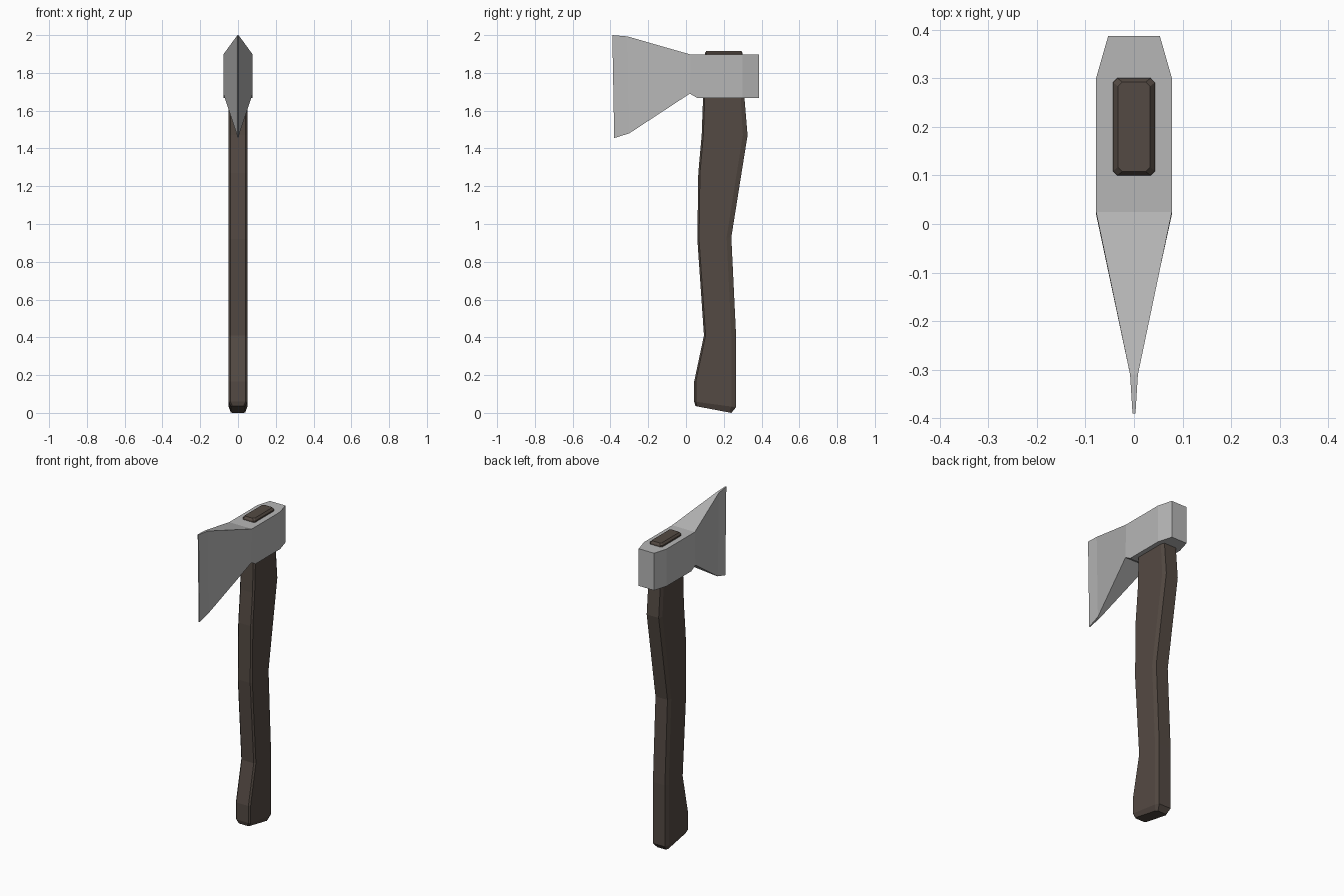
import bpy
import bmesh

cube = bpy.data.objects.get("Cube")
if cube:
    bpy.data.objects.remove(cube, do_unlink=True)


def make_material(name, rgb):
    mat = bpy.data.materials.new(name)
    mat.use_nodes = True
    color = (*rgb, 1.0)
    mat.diffuse_color = color
    bsdf = mat.node_tree.nodes["Principled BSDF"]
    bsdf.inputs["Base Color"].default_value = color
    bsdf.inputs["Roughness"].default_value = 0.6
    return mat


def loft(name, rings, mat):
    """Skin a list of equal-length closed rings and cap both ends."""
    bm = bmesh.new()
    loops = [[bm.verts.new(p) for p in ring] for ring in rings]
    count = len(loops[0])
    for a, b in zip(loops, loops[1:]):
        for i in range(count):
            j = (i + 1) % count
            bm.faces.new((a[i], a[j], b[j], b[i]))
    bm.faces.new(loops[0])
    bm.faces.new(loops[-1])
    bmesh.ops.recalc_face_normals(bm, faces=bm.faces)
    mesh = bpy.data.meshes.new(name)
    bm.to_mesh(mesh)
    bm.free()
    mesh.materials.append(mat)
    obj = bpy.data.objects.new(name, mesh)
    bpy.context.collection.objects.link(obj)
    return obj


steel = make_material("steel grey", (0.47, 0.47, 0.47))
wood = make_material("dark brown wood", (0.088, 0.068, 0.056))


# Axe head: four-cornered sections from the cutting edge back to the poll
def head_ring(half, y_low, z_low, y_high, z_high):
    return [(-half, y_low, z_low), (half, y_low, z_low),
            (half, y_high, z_high), (-half, y_high, z_high)]


head_sections = [
    (0.003, -0.38, 1.455, -0.39, 2.0),
    (0.008, -0.30, 1.48, -0.31, 1.993),
    (0.078, 0.02, 1.69, 0.025, 1.897),
    (0.078, 0.06, 1.667, 0.06, 1.897),
    (0.078, 0.30, 1.667, 0.30, 1.897),
    (0.053, 0.387, 1.667, 0.387, 1.897),
]
loft("axe_head", [head_ring(*s) for s in head_sections], steel)


# Handle: chamfered sections, each tilted between its front and back points
def handle_ring(half, y_front, z_front, y_back, z_back, bevel):
    slope = (z_back - z_front) / (y_back - y_front)
    cut = 0.009
    right = [(half - cut, y_front), (half, y_front + cut),
             (half, y_back - bevel), (half - cut, y_back)]
    outline = right + [(-x, y) for x, y in reversed(right)]
    return [(x, y, z_front + slope * (y - y_front)) for x, y in outline]


handle_sections = [
    (0.038, 0.05, 0.036, 0.24, 0.0, 0.012),
    (0.05, 0.043, 0.06, 0.265, 0.03, 0.025),
    (0.05, 0.043, 0.165, 0.265, 0.165, 0.025),
    (0.05, 0.095, 0.41, 0.265, 0.41, 0.025),
    (0.05, 0.06, 0.92, 0.24, 0.93, 0.025),
    (0.05, 0.065, 1.27, 0.294, 1.27, 0.025),
    (0.05, 0.083, 1.47, 0.326, 1.47, 0.025),
    (0.05, 0.09, 1.66, 0.31, 1.66, 0.02),
    (0.043, 0.10, 1.905, 0.30, 1.905, 0.009),
    (0.033, 0.108, 1.917, 0.292, 1.917, 0.009),
]
loft("handle", [handle_ring(*s) for s in handle_sections], wood)
